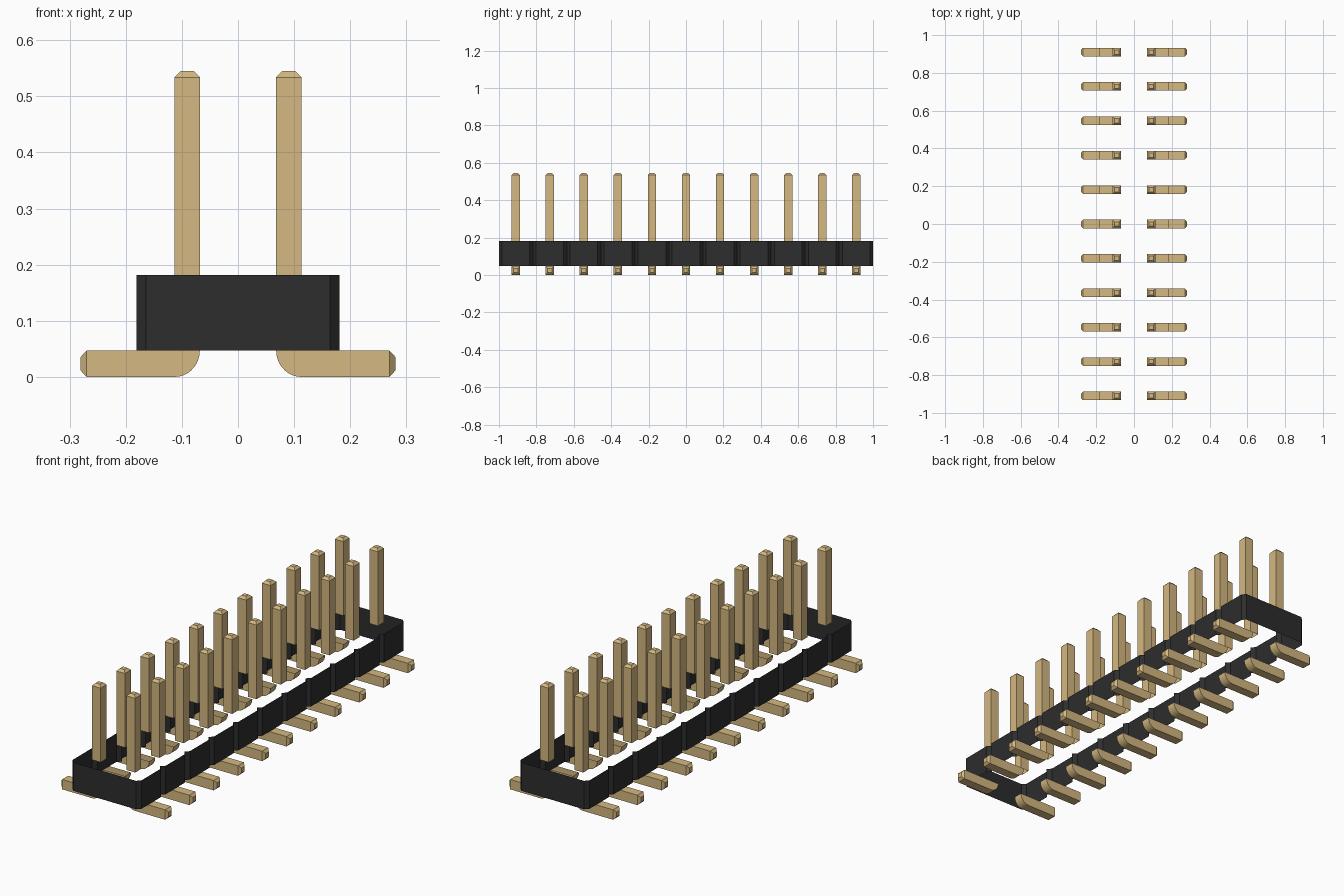
import bpy, bmesh, math

cube = bpy.data.objects.get("Cube")
if cube:
    bpy.data.objects.remove(cube)


def make_material(name, colour):
    mat = bpy.data.materials.new(name)
    mat.use_nodes = True
    mat.diffuse_color = (*colour, 1)
    mat.node_tree.nodes["Principled BSDF"].inputs["Base Color"].default_value = (*colour, 1)
    return mat


gold = make_material("gold metal", (0.66, 0.48, 0.22))
black = make_material("black plastic", (0.026, 0.026, 0.026))


def finish(name, bm, mat):
    mesh = bpy.data.meshes.new(name)
    bm.to_mesh(mesh)
    bm.free()
    mesh.materials.append(mat)
    obj = bpy.data.objects.new(name, mesh)
    bpy.context.collection.objects.link(obj)
    return obj


COUNT, PITCH = 11, 0.182
HALF_X, HALF_Y, CHAMFER = 0.181, 1.0, 0.017
BODY_LOW, BODY_HIGH = 0.047, 0.182
PIN_IN, THICK, BEVEL = 0.068, 0.045, 0.011
PIN_OUT, TOE, PIN_TOP = PIN_IN + THICK, 0.281, 0.545
HALF = THICK / 2


def ring(bm, points):
    return [bm.verts.new(p) for p in points]


def bridge(bm, low, high):
    for i in range(len(low)):
        j = (i + 1) % len(low)
        bm.faces.new((low[i], low[j], high[j], high[i]))


# Housing: an open wall with a V notch between each pair of pins
side = [(HALF_X - CHAMFER, -HALF_Y), (HALF_X, -HALF_Y + CHAMFER)]
for i in range(COUNT - 1):
    y = (i - (COUNT - 2) / 2) * PITCH
    side += [(HALF_X, y - CHAMFER), (HALF_X - CHAMFER, y), (HALF_X, y + CHAMFER)]
side += [(HALF_X, HALF_Y - CHAMFER), (HALF_X - CHAMFER, HALF_Y)]
outline = side + [(-x, -y) for x, y in side]
bm = bmesh.new()
bridge(bm, ring(bm, [(x, y, BODY_LOW) for x, y in outline]),
       ring(bm, [(x, y, BODY_HIGH) for x, y in outline]))
finish("housing", bm, black)


def add_post(bm, sx, y):
    # Square post above the housing with a chamfered tip
    def square(z, h):
        cx = (PIN_IN + PIN_OUT) / 2
        return ring(bm, [(sx * (cx + a * h), y + b * h, z)
                         for a, b in ((-1, -1), (1, -1), (1, 1), (-1, 1))])
    base = square(BODY_HIGH, HALF)
    neck = square(PIN_TOP - BEVEL, HALF)
    tip = square(PIN_TOP, HALF - BEVEL)
    bridge(bm, base, neck)
    bridge(bm, neck, tip)
    bm.faces.new(tip)


def add_foot(bm, sx, y):
    # Rounded heel and straight foot, open where it meets the housing
    arc = [(PIN_OUT - THICK * math.cos(math.radians(a)),
            BODY_LOW - BODY_LOW * math.sin(math.radians(a))) for a in range(0, 91, 10)]
    profile = arc + [(TOE - BEVEL, 0), (TOE - BEVEL, BODY_LOW), (HALF_X, BODY_LOW)]
    near, far = [ring(bm, [(sx * x, y + s * HALF, z) for x, z in profile]) for s in (-1, 1)]
    bm.faces.new(near)
    bm.faces.new(far)
    toe = len(arc)
    for i in range(len(profile) - 1):
        if i != toe:
            bm.faces.new((near[i], near[i + 1], far[i + 1], far[i]))
    # Chamfered toe
    h = HALF - BEVEL
    end = ring(bm, [(sx * TOE, y + a * h, BODY_LOW / 2 + b * h)
                    for a, b in ((-1, -1), (-1, 1), (1, 1), (1, -1))])
    bridge(bm, [near[toe], near[toe + 1], far[toe + 1], far[toe]], end)
    bm.faces.new(end)


# Two rows of contacts
for label, sx in (("left", 1), ("right", -1)):
    for part, build in (("posts", add_post), ("feet", add_foot)):
        bm = bmesh.new()
        for i in range(COUNT):
            build(bm, sx, (i - (COUNT - 1) / 2) * PITCH)
        bmesh.ops.recalc_face_normals(bm, faces=bm.faces)
        finish(label + "_" + part, bm, gold)
